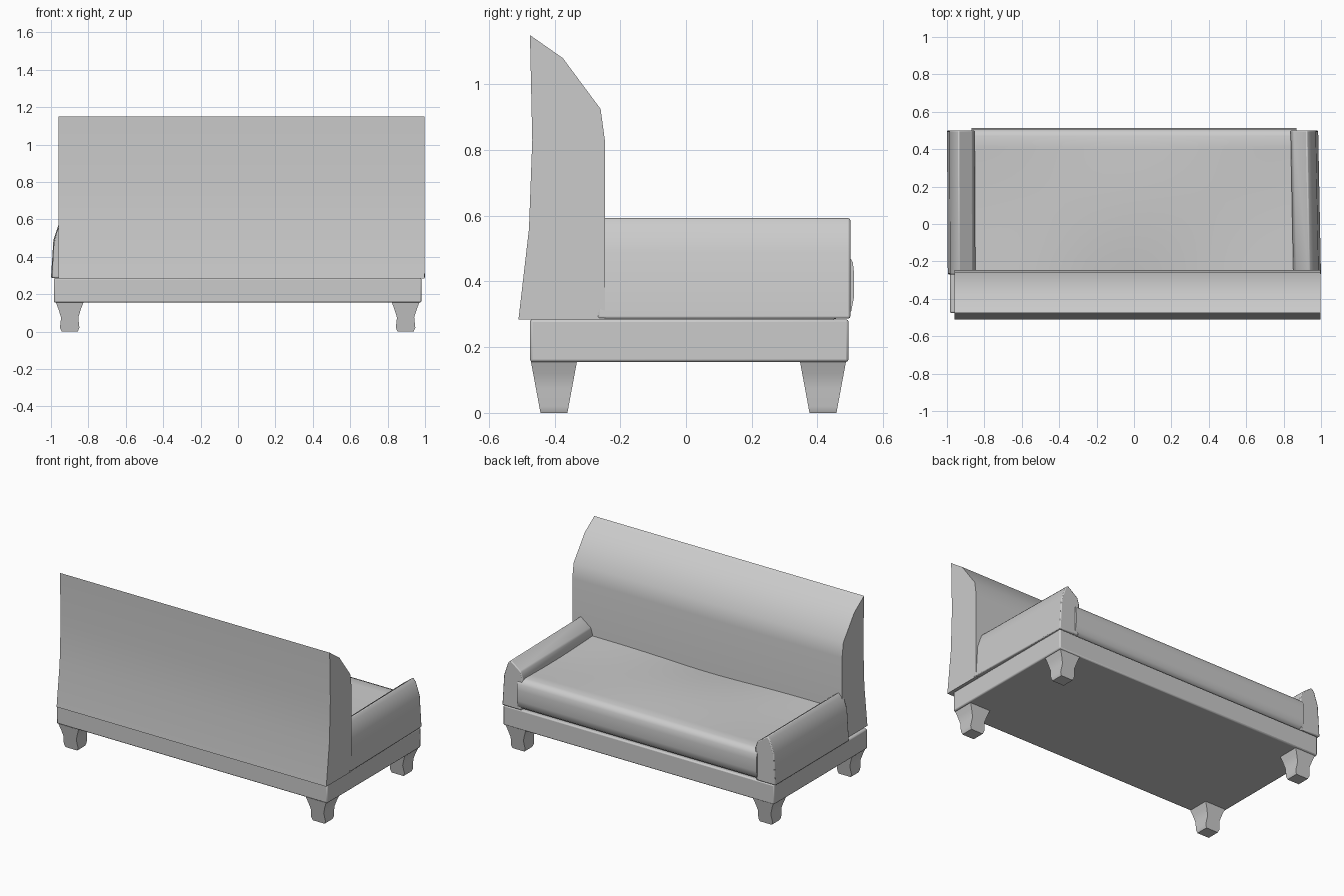
import bpy, bmesh, math

if "Cube" in bpy.data.objects:
    bpy.data.objects.remove(bpy.data.objects["Cube"])


def loft(name, rings, smooth=35, bevel=0):
    """Skin a list of equal-length point rings and cap both ends."""
    bm = bmesh.new()
    vs = [[bm.verts.new(p) for p in r] for r in rings]
    n = len(rings[0])
    for a, b in zip(vs, vs[1:]):
        for i in range(n):
            j = (i + 1) % n
            bm.faces.new((a[i], a[j], b[j], b[i]))
    bm.faces.new(vs[0])
    bm.faces.new(vs[-1])
    bmesh.ops.recalc_face_normals(bm, faces=bm.faces)
    me = bpy.data.meshes.new(name)
    bm.to_mesh(me)
    bm.free()
    ob = bpy.data.objects.new(name, me)
    bpy.context.collection.objects.link(ob)
    if bevel:
        m = ob.modifiers.new("bevel", 'BEVEL')
        m.width, m.segments, m.limit_method = bevel, 2, 'ANGLE'
    bpy.ops.object.select_all(action='DESELECT')
    ob.select_set(True)
    bpy.context.view_layer.objects.active = ob
    bpy.ops.object.shade_smooth_by_angle(angle=math.radians(smooth))
    return ob


def rect(cx, cy, hx, hy, z):
    return [(cx - hx, cy - hy, z), (cx + hx, cy - hy, z),
            (cx + hx, cy + hy, z), (cx - hx, cy + hy, z)]


# base frame
loft("base_frame", [rect(-0.002, 0.01, 0.983, 0.485, z) for z in (0.155, 0.285)], bevel=0.008)

# legs: curved in x, straight taper in y
leg_steps = [(0, 0.043), (0.02, 0.052), (0.075, 0.046), (0.12, 0.06), (0.156, 0.074)]
for row, y in (("back", -0.402), ("front", 0.417)):
    for side, x in (("left", -0.9), ("right", 0.896)):
        loft(f"{row}_leg_{side}",
             [rect(x, y, hx, 0.041 + 0.029 * z / 0.156, z) for z, hx in leg_steps])

# backrest
back = [(-0.51, 0.284), (-0.478, 0.56), (-0.468, 0.83), (-0.475, 1.15),
        (-0.375, 1.08), (-0.26, 0.925), (-0.247, 0.83), (-0.247, 0.284)]
loft("backrest", [[(x, y, z) for y, z in back] for x in (-0.96, 0.998)], smooth=32)

# armrests: ridge near the outer edge, slope towards the seat
arm = [(1.0, 0.287), (0.987, 0.49), (0.958, 0.575), (0.938, 0.595),
       (0.865, 0.54), (0.852, 0.5), (0.86, 0.287)]
loft("armrest_left", [[(-x + d, y, z) for x, z in arm]
                      for y, d in ((-0.27, 0.004), (0.5, 0))], bevel=0.006)
loft("armrest_right", [[(x + d, y, z) for x, z in arm]
                       for y, d in ((-0.27, 0.0), (0.5, -0.015))], bevel=0.006)


# seat cushion: rounded front, softly uneven top
def seat_ring(x):
    ring = [(x, -0.25, 0.285)]
    for k in range(13):
        y = -0.25 + 0.72 * k / 12
        t = k / 12
        z = 0.49 + 0.008 * math.sin(math.pi * t) * math.cos(4 * x)
        z -= 0.015 * (1 - t) ** 3 * math.exp(-(x / 0.4) ** 2)
        ring.append((x, y, z))
    ring += [(x, 0.495, 0.48), (x, 0.508, 0.458), (x, 0.512, 0.42),
             (x, 0.511, 0.35), (x, 0.503, 0.31), (x, 0.485, 0.294), (x, 0.45, 0.285)]
    return ring


loft("seat_cushion", [seat_ring(-0.87 + 1.74 * i / 24) for i in range(25)], smooth=50)
